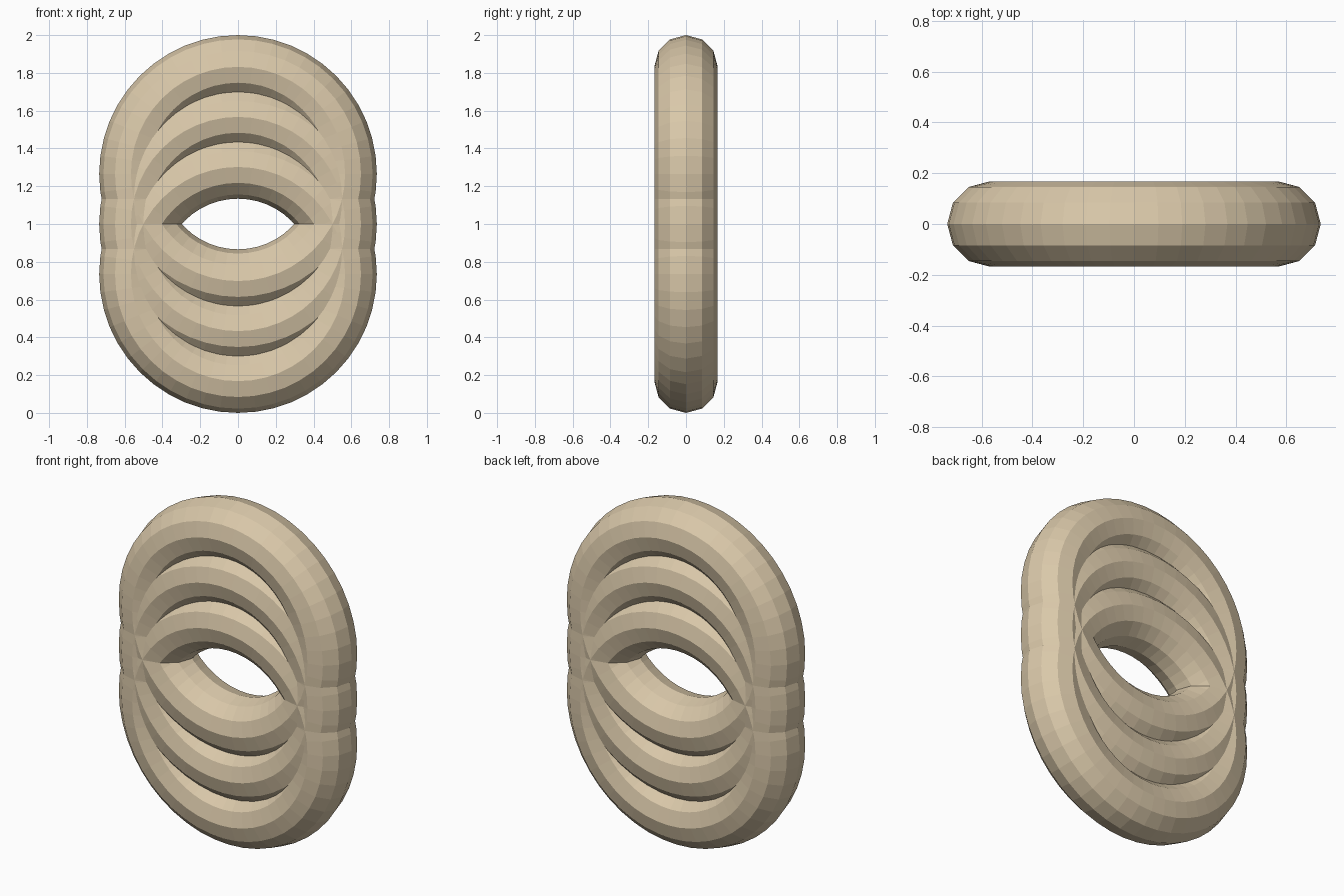
import bpy
import math

if "Cube" in bpy.data.objects:
    bpy.data.objects.remove(bpy.data.objects["Cube"])

MAJOR, MINOR, STEP = 0.567, 0.168, 0.265

tan = bpy.data.materials.new("warm_tan")
tan.diffuse_color = (0.70, 0.58, 0.40, 1.0)
tan.use_nodes = True
tan.node_tree.nodes["Principled BSDF"].inputs["Base Color"].default_value = tan.diffuse_color


def upright_ring(name, z):
    """Flat-shaded ring standing upright and facing the front."""
    bpy.ops.mesh.primitive_torus_add(
        major_segments=48, minor_segments=12,
        major_radius=MAJOR, minor_radius=MINOR,
        location=(0, 0, z), rotation=(math.pi / 2, 0, 0))
    ring = bpy.context.object
    ring.name = name
    ring.data.materials.append(tan)
    return ring


# Three identical overlapping rings, stacked evenly upward
for i, name in enumerate(("lower_ring", "middle_ring", "upper_ring")):
    upright_ring(name, 1.0 + (i - 1) * STEP)
